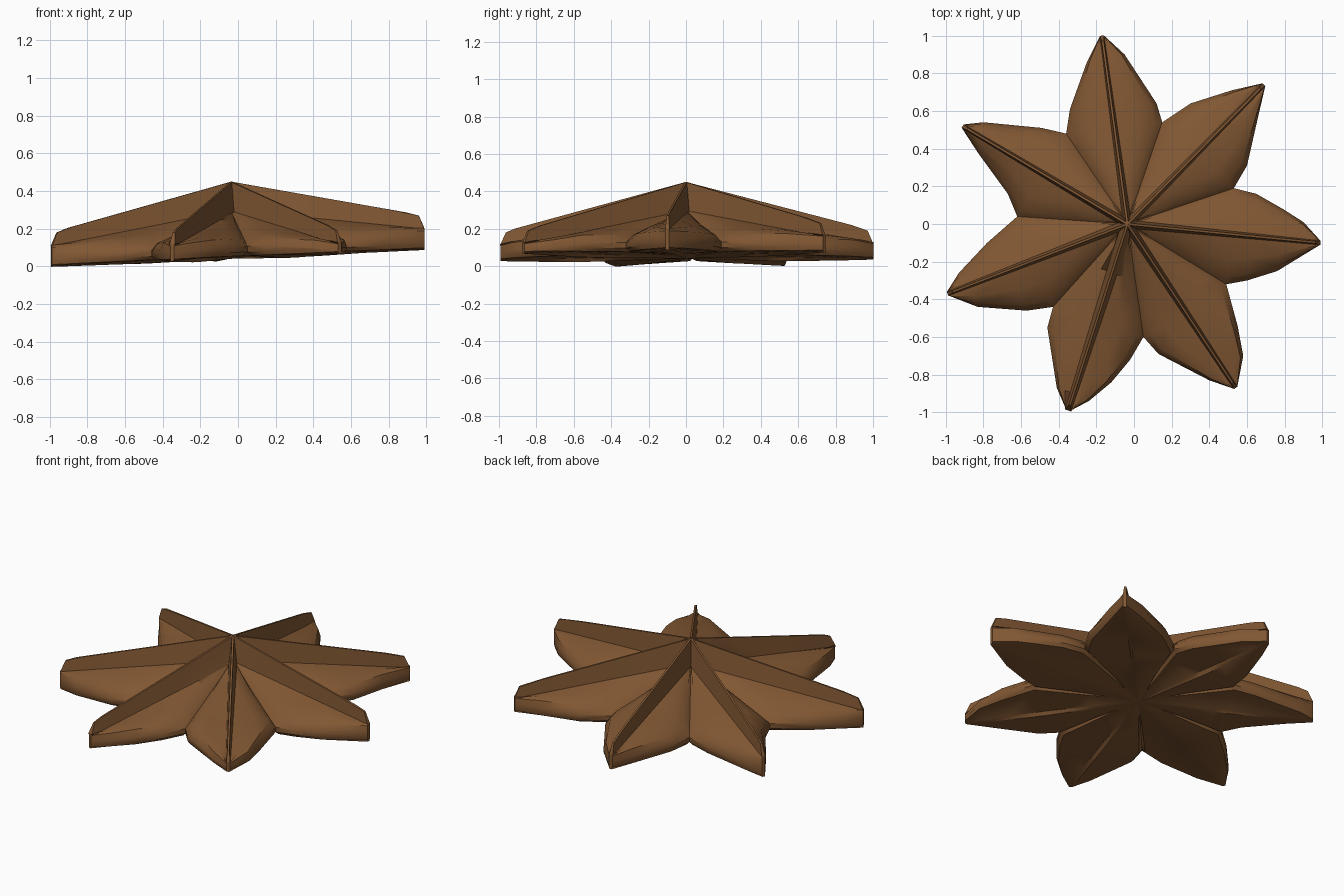
import bpy
import bmesh
from mathutils import Vector

cube = bpy.data.objects.get("Cube")
if cube:
    bpy.data.objects.remove(cube, do_unlink=True)

brown = bpy.data.materials.new("dry brown")
brown.use_nodes = True
colour = (0.22, 0.096, 0.033, 1)
brown.diffuse_color = colour
brown.node_tree.nodes["Principled BSDF"].inputs["Base Color"].default_value = colour

CENTRE = Vector((-0.035, 0.0))
APEX_HEIGHT = 0.45

# Valleys between the pods, clockwise from the back
valleys = [(-.36, .48), (.15, .54), (.53, .19), (.49, -.32),
           (.05, -.6), (-.43, -.44), (-.62, .04)]

# Each pod: edge up to the tip, tip, edge after the tip, ridge height, ridge base half width
pods = [
    ([(-.34, .61), (-.25, .86)], (-.17, 1), [(-.05, .9), (.12, .64)], .19, .022),
    ([(.3, .64), (.52, .71)], (.69, .74), [(.65, .53), (.6, .31)], .23, .022),
    ([(.65, .16), (.79, .08), (.9, .01)], (.99, -.1), [(.76, -.25), (.6, -.3)], .27, .022),
    ([(.55, -.54), (.58, -.7)], (.54, -.87), [(.4, -.83), (.13, -.69)], .19, .024),
    ([(-.02, -.72), (-.12, -.84), (-.24, -.94)], (-.35, -.99),
     [(-.41, -.87), (-.46, -.55)], .18, .034),
    ([(-.57, -.46), (-.83, -.44)], (-.99, -.37), [(-.93, -.26), (-.78, -.1)], .18, .024),
    ([(-.67, .16), (-.83, .38)], (-.91, .52), [(-.8, .54), (-.49, .51)], .2, .022),
]


def mix(a, b, t):
    return a + (b - a) * t


def half_section(outer, spread, axis, side, length, tip_height, width):
    """Points of one half cross-section, from the ridge top down to the keel."""
    along = min(max((outer - CENTRE).dot(axis) / length, 0), 1)
    mid = CENTRE + axis * length * along
    tilt = 0.045 * outer.x
    ridge = mix(APEX_HEIGHT, tip_height, along)
    base = mix(0.30, tip_height - 0.07, along)
    shoulder = min(mix(0.29, 0.145 + tilt, spread), base)
    floor = 0.055 + tilt
    thin = width * mix(1, 0.5, along)
    blunt = axis * 0.03 * (along > 0.99)
    flat = [
        (mid + side * 0.006 - blunt, ridge),
        (mid + side * thin, base),
        (mix(mid, outer, 0.5), mix(base, shoulder, 0.5) + 0.008),
        (mix(mid, outer, 0.86), shoulder),
        (outer, shoulder - 0.04 * spread),
        (outer, floor + 0.02),
        (mix(mid, outer, 0.92), floor),
        (mid + side * 0.008, floor - 0.012),
    ]
    # The blunt nose keeps a thin vertical face at the tip
    if along > 0.99:
        flat[2:7] = [(mid + side * 0.01, z) for _, z in flat[2:7]]
        flat[0] = (flat[0][0], ridge)
    return [Vector((p.x, p.y, z)) for p, z in flat]


def build_half(bm, edge, tip, side_sign, tip_height, width):
    """Loft one side of a pod from the centre, along its valley and rim, to the tip."""
    axis = (tip - CENTRE).normalized()
    length = (tip - CENTRE).length
    side = Vector((-axis.y, axis.x)) * side_sign
    stations = [(CENTRE, 0), (mix(CENTRE, edge[0], 0.5), 0.5),
                (mix(CENTRE, edge[0], 0.85), 0.85)]
    stations += [(p, 1) for p in edge + [tip]]
    rows = []
    for outer, spread in stations:
        points = half_section(outer, spread, axis, side, length, tip_height, width)
        rows.append([bm.verts.new(p) for p in points])
    for a, b in zip(rows, rows[1:]):
        for k in range(len(a) - 1):
            bm.faces.new((a[k], b[k], b[k + 1], a[k + 1]))
    return rows[0], rows[-1], rows


def build_pod(index):
    before, tip, after, tip_height, width = pods[index]
    tip = Vector(tip)
    left_edge = [Vector(p) for p in [valleys[index]] + before]
    right_edge = [Vector(p) for p in [valleys[(index + 1) % len(pods)]] + after[::-1]]
    bm = bmesh.new()
    left = build_half(bm, left_edge, tip, 1, tip_height, width)
    right = build_half(bm, right_edge, tip, -1, tip_height, width)

    # Join the halves along the ridge top, the keel and the nose
    for k in (0, -1):
        strip = [row[k] for row in left[2]] + [row[k] for row in reversed(right[2])]
        bm.faces.new(strip)
    a, b = left[1], right[1]
    for k in range(len(a) - 1):
        bm.faces.new((a[k], b[k], b[k + 1], a[k + 1]))
    a, b = left[0], right[0]
    for k in range(len(a) - 1):
        bm.faces.new((a[k], b[k], b[k + 1], a[k + 1]))

    bmesh.ops.triangulate(bm, faces=[f for f in bm.faces if len(f.verts) > 4])
    bmesh.ops.remove_doubles(bm, verts=bm.verts, dist=0.0005)
    bmesh.ops.recalc_face_normals(bm, faces=bm.faces)
    mesh = bpy.data.meshes.new(f"seed_pod_{index + 1}")
    bm.to_mesh(mesh)
    bm.free()
    mesh.materials.append(brown)
    pod = bpy.data.objects.new(f"seed_pod_{index + 1}", mesh)
    bpy.context.collection.objects.link(pod)
    return pod


bpy.ops.object.select_all(action="DESELECT")
for i in range(len(pods)):
    pod = build_pod(i)
    pod.select_set(True)
    bpy.context.view_layer.objects.active = pod
bpy.ops.object.shade_smooth_by_angle(angle=0.6)
